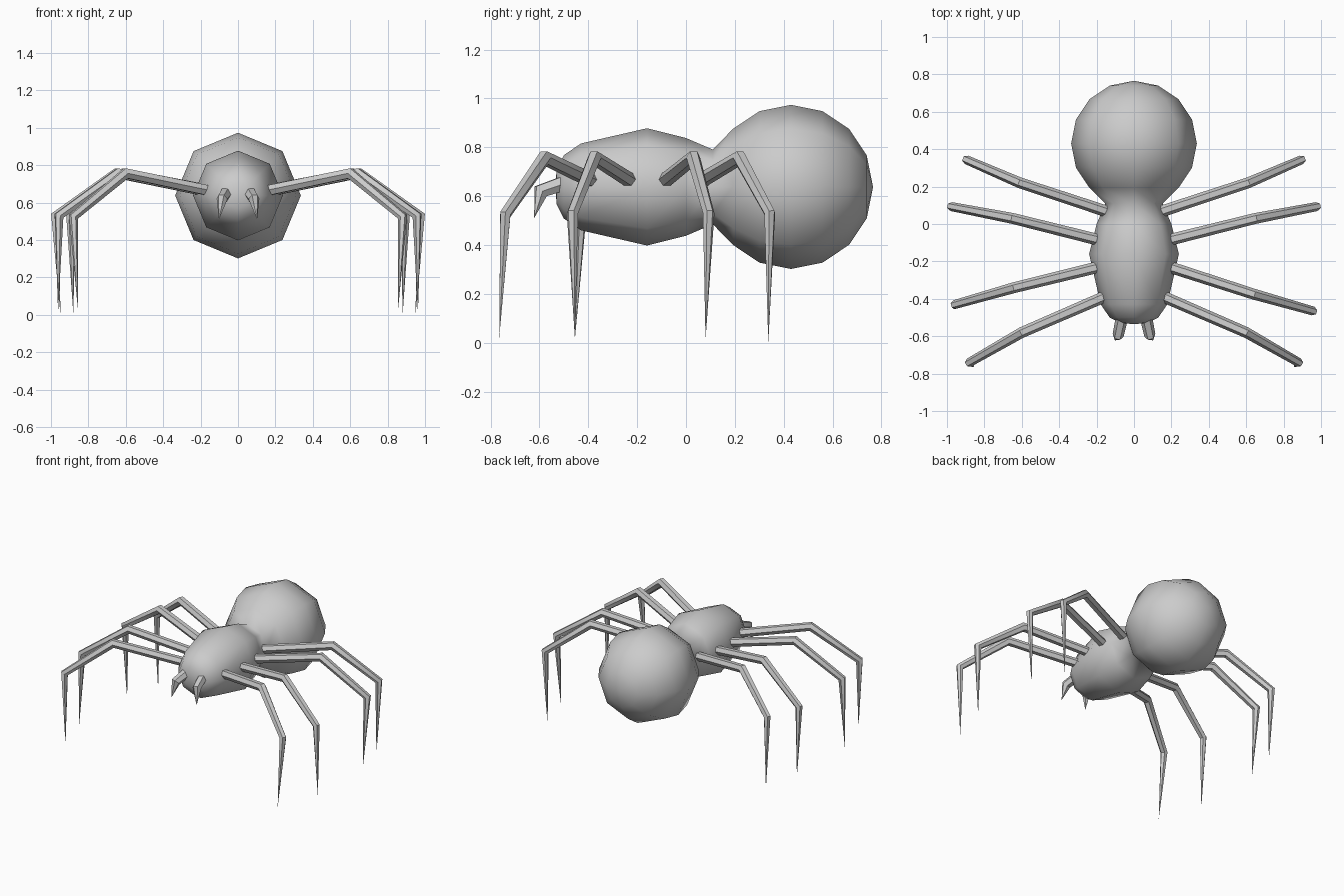
import bpy, bmesh, math
from mathutils import Vector

if "Cube" in bpy.data.objects:
    bpy.data.objects.remove(bpy.data.objects["Cube"])


def finish(name, bm, angle):
    bmesh.ops.recalc_face_normals(bm, faces=bm.faces)
    me = bpy.data.meshes.new(name)
    bm.to_mesh(me)
    bm.free()
    ob = bpy.data.objects.new(name, me)
    bpy.context.collection.objects.link(ob)
    bpy.ops.object.select_all(action='DESELECT')
    ob.select_set(True)
    bpy.context.view_layer.objects.active = ob
    bpy.ops.object.shade_smooth_by_angle(angle=math.radians(angle))
    return ob


def skin(bm, rings):
    # bridge successive rings of equal count; a single-vertex ring is a point
    for a, b in zip(rings, rings[1:]):
        n = max(len(a), len(b))
        for i in range(n):
            j = (i + 1) % n
            if len(a) == 1:
                bm.faces.new((a[0], b[i], b[j]))
            elif len(b) == 1:
                bm.faces.new((a[i], a[j], b[0]))
            else:
                bm.faces.new((a[i], a[j], b[j], b[i]))


def lathe_y(name, profile, z, sides):
    bm = bmesh.new()
    rings = []
    for y, r in profile:
        n = sides if r > 0 else 1
        rings.append([bm.verts.new((r * math.cos(math.tau * i / n), y,
                                    z + r * math.sin(math.tau * i / n))) for i in range(n)])
    skin(bm, rings)
    return finish(name, bm, 80)


def limb(name, path, radii, sides=6):
    # tapered tube with mitred joints, ending in a point
    pts = [Vector(p) for p in path]
    bm = bmesh.new()
    d = (pts[1] - pts[0]).normalized()
    u = d.cross(Vector((0, 0, 1))).normalized()
    v = u.cross(d)
    ring = []
    for i in range(sides):
        a = math.tau * i / sides
        ring.append(u * math.cos(a) + v * math.sin(a))
    rings = [[bm.verts.new(pts[0] + o * radii[0]) for o in ring]]
    for k in range(1, len(pts) - 1):
        d0 = (pts[k] - pts[k - 1]).normalized()
        d1 = (pts[k + 1] - pts[k]).normalized()
        m = (d0 + d1).normalized()
        mitre = [o - d0 * (o.dot(m) / d0.dot(m)) for o in ring]
        rings.append([bm.verts.new(pts[k] + o * radii[k]) for o in mitre])
        q = d0.rotation_difference(d1)
        ring = [q @ o for o in ring]
    rings.append([bm.verts.new(pts[-1])])
    skin(bm, rings)
    bm.faces.new(rings[0])
    return finish(name, bm, 40)


# Body: thorax profile running into the round abdomen
profile = [(-0.535, 0), (-0.53, 0.07), (-0.50, 0.13), (-0.43, 0.178),
           (-0.16, 0.24), (0.0, 0.2), (0.11, 0.153)]
for i in range(2, 9):
    a = math.pi * i / 8
    r = 0.336 * math.sin(a) if i < 8 else 0
    profile.append((0.43 - 0.336 * math.cos(a), r))
lathe_y("body", profile, 0.638, 8)

# Legs: hip, knee, ankle, foot; last value shifts the left leg in y
legs = {
    "front_leg": [(0.16, -0.39, 0.665), (0.60, -0.58, 0.757), (0.88, -0.74, 0.525), (0.855, -0.765, 0.02), 0],
    "mid_front_leg": [(0.19, -0.23, 0.665), (0.64, -0.375, 0.757), (0.957, -0.465, 0.53), (0.962, -0.455, 0.015), 0.035],
    "mid_rear_leg": [(0.19, -0.085, 0.665), (0.65, 0.03, 0.757), (0.976, 0.093, 0.53), (0.95, 0.08, 0.01), 0],
    "rear_leg": [(0.14, 0.065, 0.665), (0.61, 0.22, 0.757), (0.895, 0.343, 0.53), (0.88, 0.337, 0.0), 0],
}
for name, (*path, shift) in legs.items():
    limb(name + "_right", path, (0.031, 0.029, 0.024))
    left = [(-x, y + (shift if i in (1, 2) else 0), z) for i, (x, y, z) in enumerate(path)]
    limb(name + "_left", left, (0.031, 0.029, 0.024))

# Fangs
for side, s in (("right", 1), ("left", -1)):
    limb("fang_" + side, [(s * 0.06, -0.48, 0.66), (s * 0.085, -0.595, 0.62),
                          (s * 0.102, -0.622, 0.51)], (0.034, 0.03))
